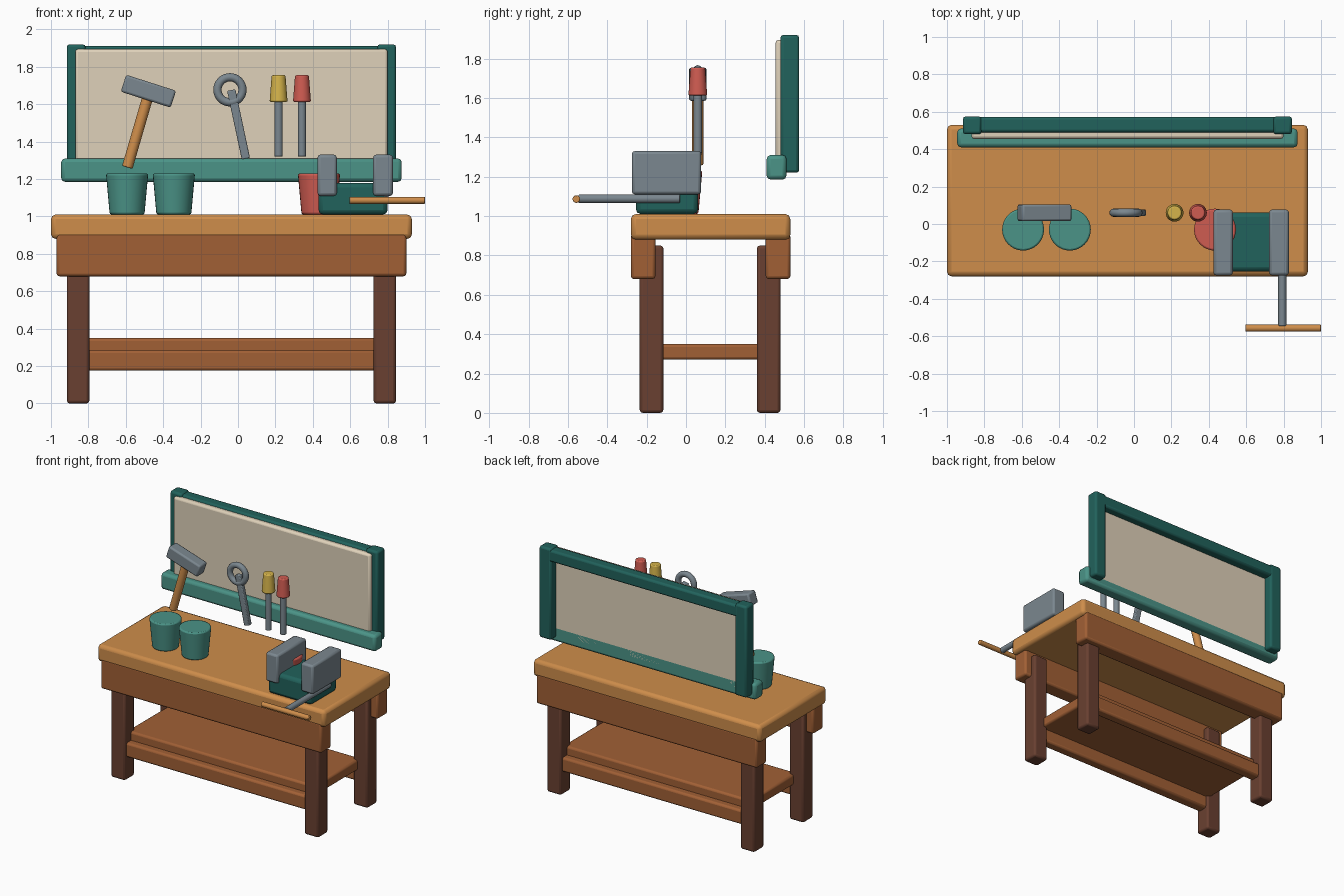
import bpy, math
from mathutils import Vector

if "Cube" in bpy.data.objects:
    bpy.data.objects.remove(bpy.data.objects["Cube"])


def material(name, r, g, b):
    m = bpy.data.materials.new(name)
    m.diffuse_color = (*[(c / 255) ** 2.2 for c in (r, g, b)], 1)
    m.use_nodes = True
    m.node_tree.nodes["Principled BSDF"].inputs["Base Color"].default_value = m.diffuse_color
    return m


WOOD = material("light_wood", 205, 140, 76)
BROWN = material("mid_wood", 160, 96, 56)
DARK = material("dark_wood", 105, 66, 52)
TEAL = material("teal", 76, 146, 134)
DEEP = material("deep_teal", 38, 98, 92)
CREAM = material("cream", 222, 208, 184)
STEEL = material("steel", 122, 134, 142)
RED = material("red", 206, 92, 82)
YELLOW = material("yellow", 212, 178, 76)


def finish(ob, name, mat, bevel):
    ob.name = name
    ob.data.materials.append(mat)
    if bevel:
        b = ob.modifiers.new("edge", "BEVEL")
        b.width, b.segments, b.limit_method = bevel, 2, "ANGLE"
        b.angle_limit = math.radians(40)
    bpy.ops.object.shade_smooth_by_angle(angle=math.radians(35))
    return ob


def box(name, x, y, z, mat, bevel=0.015, tilt=0):
    """Box from (min, max) ranges, optionally tilted about its own y axis."""
    r = (x, y, z)
    bpy.ops.mesh.primitive_cube_add(size=1, location=[(a + b) / 2 for a, b in r])
    ob = bpy.context.object
    ob.scale = [b - a for a, b in r]
    bpy.ops.object.transform_apply(location=False, rotation=False, scale=True)
    ob.rotation_euler.y = tilt
    return finish(ob, name, mat, bevel)


def rod(name, p, q, r1, r2, mat, bevel=0.0, sides=24):
    """Round bar or tapered cone from p to q."""
    p, q = Vector(p), Vector(q)
    bpy.ops.mesh.primitive_cone_add(vertices=sides, radius1=r1, radius2=r2,
                                    depth=(q - p).length, location=(p + q) / 2)
    ob = bpy.context.object
    ob.rotation_euler = (q - p).to_track_quat("Z", "Y").to_euler()
    return finish(ob, name, mat, bevel)


# Table
box("tabletop", (-1.0, 0.93), (-0.28, 0.53), (0.88, 1.01), WOOD, 0.025)
for side, y, ly in (("front", (-0.28, -0.155), (-0.235, -0.115)),
                    ("back", (0.405, 0.53), (0.36, 0.48))):
    box(side + "_apron", (-0.97, 0.90), y, (0.68, 0.91), BROWN, 0.015)
    for hand, x in (("left", (-0.915, -0.795)), ("right", (0.725, 0.845))):
        box(f"{side}_{hand}_leg", x, ly, (0, 0.85), DARK, 0.015)
    m = sum(ly) / 2
    box(side + "_rail", (-0.85, 0.78), (m - 0.04, m + 0.04), (0.175, 0.285), BROWN)
box("lower_shelf", (-0.83, 0.76), (-0.16, 0.405), (0.27, 0.35), BROWN)

# Tool board
box("board_panel", (-0.87, 0.80), (0.455, 0.51), (1.23, 1.895), CREAM)
for hand, x in (("left", (-0.915, -0.815)), ("right", (0.745, 0.845))):
    box(hand + "_board_post", x, (0.48, 0.575), (1.22, 1.92), DEEP)
box("board_top_rail", (-0.87, 0.80), (0.49, 0.573), (1.82, 1.91), DEEP)
box("board_tray", (-0.945, 0.875), (0.41, 0.51), (1.185, 1.31), TEAL, 0.02)

# Pots
for i, (x, mat) in enumerate(((-0.593, TEAL), (-0.343, TEAL), (0.433, RED))):
    rod(f"pot_{i + 1}", (x, -0.03, 1.01), (x, -0.03, 1.23), 0.093, 0.113, mat, 0.01, 32)

# Hammer
TY = 0.06
box("hammer_head", (-0.619, -0.339), (TY - 0.045, TY + 0.045), (1.622, 1.717),
    STEEL, 0.012, tilt=0.31)
rod("hammer_handle", (-0.592, TY, 1.262), (-0.479, TY, 1.65), 0.029, 0.029, WOOD, 0.005)

# Ring wrench
bpy.ops.mesh.primitive_torus_add(major_radius=0.067, minor_radius=0.022,
                                 major_segments=32, minor_segments=12,
                                 location=(-0.043, TY, 1.677),
                                 rotation=(math.pi / 2, 0, 0))
finish(bpy.context.object, "wrench_ring", STEEL, 0)
box("wrench_handle", (-0.019, 0.026), (TY - 0.018, TY + 0.018), (1.29, 1.665),
    STEEL, 0.006, tilt=-0.21).location = (0.003, TY, 1.492)

# Screwdrivers
for x, mat, tag in ((0.217, YELLOW, "yellow"), (0.342, RED, "red")):
    rod(tag + "_driver_shaft", (x, TY, 1.32), (x, TY, 1.63), 0.022, 0.022, STEEL, 0.004)
    rod(tag + "_driver_grip", (x, TY, 1.612), (x, TY, 1.755), 0.048, 0.037, mat, 0.007)

# Vise
box("vise_base", (0.43, 0.80), (-0.255, 0.062), (1.01, 1.18), DEEP, 0.025)
for hand, x in (("left", (0.425, 0.528)), ("right", (0.723, 0.828))):
    box(hand + "_vise_jaw", x, (-0.275, 0.077), (1.11, 1.33), STEEL)
rod("vise_screw", (0.793, -0.545, 1.088), (0.793, -0.03, 1.088), 0.022, 0.022, STEEL, 0.004)
rod("vise_handle", (0.595, -0.557, 1.086), (1.0, -0.557, 1.086), 0.019, 0.019, WOOD, 0.004)
